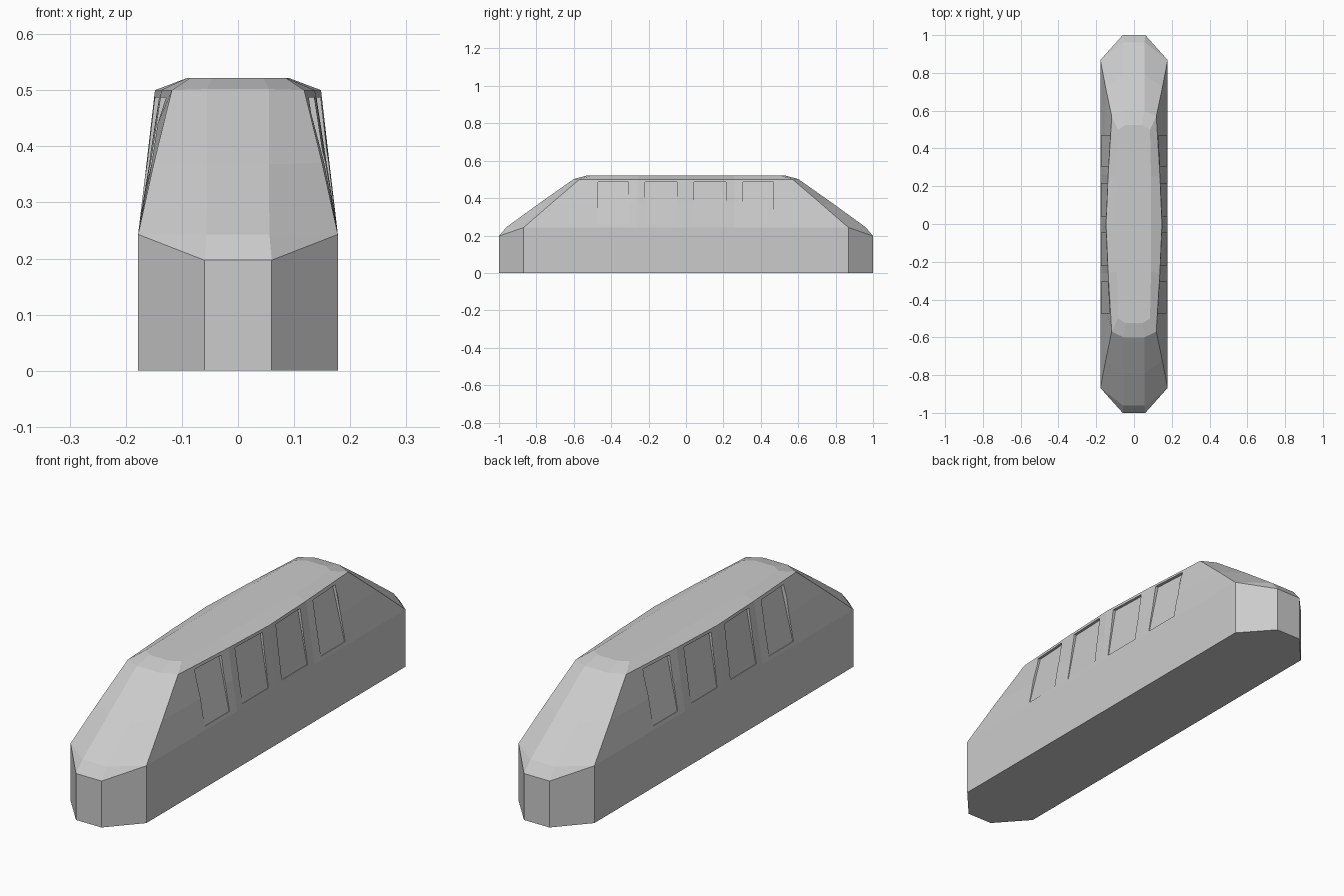
import bpy, bmesh
from mathutils import Vector

if "Cube" in bpy.data.objects:
    bpy.data.objects.remove(bpy.data.objects["Cube"])


def add_object(name, bm):
    bmesh.ops.recalc_face_normals(bm, faces=bm.faces)
    mesh = bpy.data.meshes.new(name)
    bm.to_mesh(mesh)
    bm.free()
    obj = bpy.data.objects.new(name, mesh)
    bpy.context.collection.objects.link(obj)
    return obj


# quarter outlines of each level: nose, corner, side, middle of side
LEVELS = [
    [(.06, 1, 0), (.178, .868, 0), (.178, .26, 0), (.178, 0, 0)],
    [(.06, 1, .197), (.178, .868, .243), (.178, .26, .243), (.178, 0, .243)],
    [(.056, .962, .243), (.178, .868, .243), (.178, .26, .243), (.178, 0, .243)],
    [(.055, .79, .368), (.15, .722, .37), (.157, .26, .37), (.163, 0, .37)],
    [(.055, .6, .502), (.118, .57, .5), (.137, .26, .5), (.148, 0, .5)],
    [(.045, .525, .522), (.085, .5, .522), (.09, .25, .522), (.09, 0, .522)],
]


def full_ring(quarter):
    half = quarter + [(x, -y, z) for x, y, z in reversed(quarter[:-1])]
    return half + [(-x, y, z) for x, y, z in reversed(half)]


# car body: stacked outlines skinned together, capped top and bottom
bm = bmesh.new()
rings = [[bm.verts.new(p) for p in full_ring(q)] for q in LEVELS]
n = len(rings[0])
for low, high in zip(rings, rings[1:]):
    for i in range(n):
        j = (i + 1) % n
        bm.faces.new((low[i], low[j], high[j], high[i]))
bm.faces.new(rings[0])
bm.faces.new(rings[-1])
bmesh.ops.remove_doubles(bm, verts=bm.verts, dist=1e-5)
body = add_object("car_body", bm)


def wall_x(y, z):
    """Half width of the sloping side wall."""
    y = abs(y)
    top = .148 - .011 * y / .26 if y < .26 else .137 - .019 * (y - .26) / .31
    return .178 + (top - .178) * (z - .243) / .257


# window cutters: wedge recesses, deeper toward the top
bm = bmesh.new()
for y0, y1 in ((-.47, -.307), (-.22, -.047), (.042, .215), (.305, .468)):
    for side in (-1, 1):
        corners = []
        for z, depth in ((.258, .003), (.487, .012)):
            for y in (y0, y1):
                inner = wall_x(y, z) - depth
                corners.append((Vector((side * inner, y, z)), Vector((side * .25, y, z))))
        a, b, d, c = [[bm.verts.new(p) for p in pair] for pair in corners]
        loop = [a, b, c, d]
        bm.faces.new([v[0] for v in loop])
        bm.faces.new([v[1] for v in loop])
        for p, q in zip(loop, loop[1:] + loop[:1]):
            bm.faces.new((p[0], q[0], q[1], p[1]))
cutter = add_object("window_cutters", bm)
cutter.hide_render = True

# cut the windows and discard the helper
mod = body.modifiers.new("windows", 'BOOLEAN')
mod.operation = 'DIFFERENCE'
mod.solver = 'EXACT'
mod.object = cutter
bpy.context.view_layer.objects.active = body
bpy.ops.object.modifier_apply(modifier=mod.name)
bpy.data.objects.remove(cutter)
